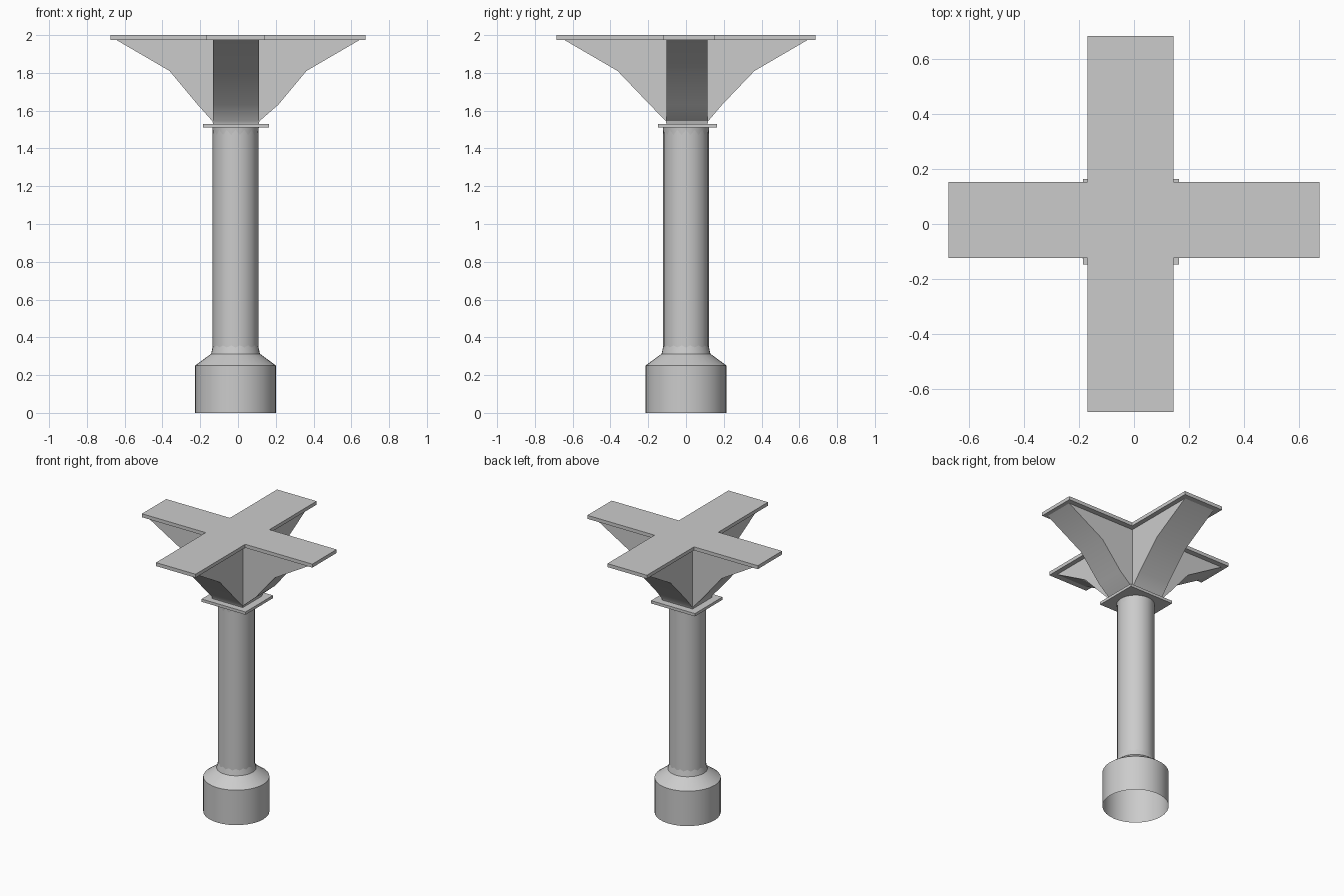
import bpy, bmesh, math

if "Cube" in bpy.data.objects:
    bpy.data.objects.remove(bpy.data.objects["Cube"])

CX, CY = -0.013, 0.0   # column axis


def finish(name, bm, smooth=True):
    bmesh.ops.recalc_face_normals(bm, faces=bm.faces[:])
    me = bpy.data.meshes.new(name)
    bm.to_mesh(me)
    bm.free()
    ob = bpy.data.objects.new(name, me)
    bpy.context.collection.objects.link(ob)
    bpy.ops.object.select_all(action='DESELECT')
    ob.select_set(True)
    bpy.context.view_layer.objects.active = ob
    if smooth:
        bpy.ops.object.shade_smooth_by_angle(angle=math.radians(31))
    return ob


def revolve(name, profile, sides):
    """Open surface of revolution about the column axis."""
    bm = bmesh.new()
    rings = []
    for r, z in profile:
        rings.append([bm.verts.new((CX + r * math.cos(2 * math.pi * i / sides),
                                    CY + r * math.sin(2 * math.pi * i / sides), z))
                      for i in range(sides)])
    for lo, hi in zip(rings, rings[1:]):
        for i in range(sides):
            j = (i + 1) % sides
            bm.faces.new((lo[i], lo[j], hi[j], hi[i]))
    return finish(name, bm)


def slab(name, outline, z0, z1):
    bm = bmesh.new()
    f = bm.faces.new([bm.verts.new((x, y, z0)) for x, y in outline])
    ext = bmesh.ops.extrude_face_region(bm, geom=[f], use_keep_orig=True)
    for v in ext['geom']:
        if isinstance(v, bmesh.types.BMVert):
            v.co.z = z1
    return finish(name, bm, False)


# Hollow base with sloped shoulder and a tapered neck that meets the shaft
revolve("base", [(0.215, 0), (0.215, 0.25), (0.129, 0.313), (0.117, 0.37)], 32)
# Faceted shaft
revolve("shaft", [(0.122, 0.33), (0.122, 1.51)], 16)
# Flared collar under the cap
revolve("top_collar", [(0.117, 1.44), (0.123, 1.51)], 32)
# Square cap plate
slab("cap_plate", [(-0.185, -0.148), (0.163, -0.148), (0.163, 0.163), (-0.185, 0.163)],
     1.51, 1.53)

# Cross-shaped top plate
xa, xb, ya, yb, X, Y = -0.17, 0.143, -0.123, 0.152, 0.675, 0.685
slab("top_plate", [(xa, -Y), (xb, -Y), (xb, ya), (X, ya), (X, yb), (xb, yb),
                   (xb, Y), (xa, Y), (xa, yb), (-X, yb), (-X, ya), (xa, ya)], 1.975, 2.0)

# Four bracket arms flaring out of a shared core
KX, KY = (-0.132, 0.11), (-0.103, 0.114)


def bracket(name, axis, sign):
    core, side = (KX, KY) if axis == 0 else (KY, KX)
    start = abs(core[0] if sign < 0 else core[1])
    mid = 0.212 if axis == 0 else 0.19
    prof = [(start, 1.53), (start + 0.004, 1.545), (mid, 1.63),
            (0.362, 1.81), (0.645, 1.975)]
    bm = bmesh.new()
    rows = []
    for s in side:
        pts = prof + [(start, 1.975)]
        rows.append([bm.verts.new((sign * d, s, z) if axis == 0 else (s, sign * d, z))
                     for d, z in pts])
        bm.faces.new(rows[-1])
    a, b = rows
    for i in range(len(prof) - 1):
        bm.faces.new((a[i], a[i + 1], b[i + 1], b[i]))
    ob = finish(name, bm)
    return ob


for axis, sign, label in ((0, 1, "right"), (0, -1, "left"), (1, 1, "back"), (1, -1, "front")):
    bracket("bracket_" + label, axis, sign)
